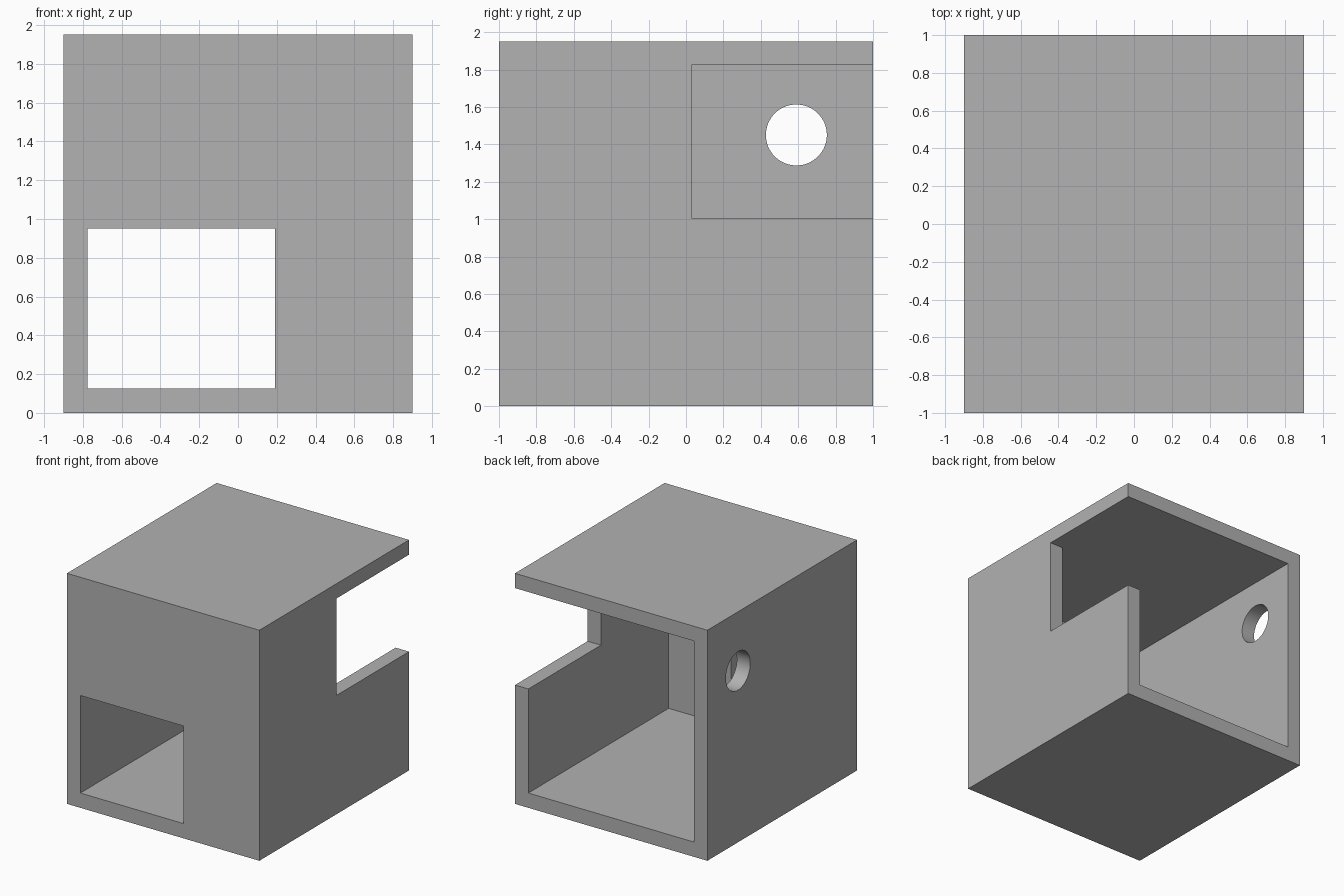
import bpy
import math

# Remove the default cube
old = bpy.data.objects.get("Cube")
if old:
    bpy.data.objects.remove(old, do_unlink=True)

W, D, H, T = 1.8, 2.0, 1.95, 0.125   # width, depth, height, wall thickness
EXTRA = 0.2                          # cutter overshoot past open sides

grey = bpy.data.materials.new("plain_grey")
grey.use_nodes = True
colour = (0.445, 0.445, 0.445, 1)
grey.diffuse_color = colour
grey.node_tree.nodes["Principled BSDF"].inputs["Base Color"].default_value = colour


def box(name, low, high):
    """Box between two opposite corners."""
    centre = [(a + b) / 2 for a, b in zip(low, high)]
    bpy.ops.mesh.primitive_cube_add(size=1, location=centre)
    ob = bpy.context.object
    ob.name = name
    ob.scale = [b - a for a, b in zip(low, high)]
    bpy.ops.object.transform_apply(location=False, rotation=False, scale=True)
    ob.data.materials.append(grey)
    return ob


def cut(target, cutter):
    """Subtract the cutter, then delete it."""
    mod = target.modifiers.new(cutter.name, 'BOOLEAN')
    mod.operation = 'DIFFERENCE'
    mod.solver = 'EXACT'
    mod.object = cutter
    bpy.context.view_layer.objects.active = target
    bpy.ops.object.modifier_apply(modifier=mod.name)
    bpy.data.objects.remove(cutter, do_unlink=True)


# Outer housing
x, y = W / 2, D / 2
housing = box("housing", (-x, -y, 0), (x, y, H))

# Hollow interior, open at the back
cut(housing, box("interior", (T - x, T - y, T), (x - T, y + EXTRA, H - T)))

# Front opening
cut(housing, box("front_opening", (T - x, -y - EXTRA, T), (0.19, 0, 0.95)))

# Left wall notch, open at the back and up to the ceiling
cut(housing, box("side_notch", (0, 0.03, 1.005), (x + EXTRA, y + EXTRA, H - T)))

# Round hole through the right wall
bpy.ops.mesh.primitive_cylinder_add(vertices=64, radius=0.163, depth=0.6,
                                    location=(-x, 0.59, 1.45),
                                    rotation=(0, math.pi / 2, 0))
hole = bpy.context.object
hole.name = "round_hole"
hole.data.materials.append(grey)
cut(housing, hole)

# Smooth the hole, keep the corners sharp
bpy.ops.object.select_all(action='DESELECT')
housing.select_set(True)
bpy.context.view_layer.objects.active = housing
bpy.ops.object.shade_smooth_by_angle(angle=math.radians(30))
